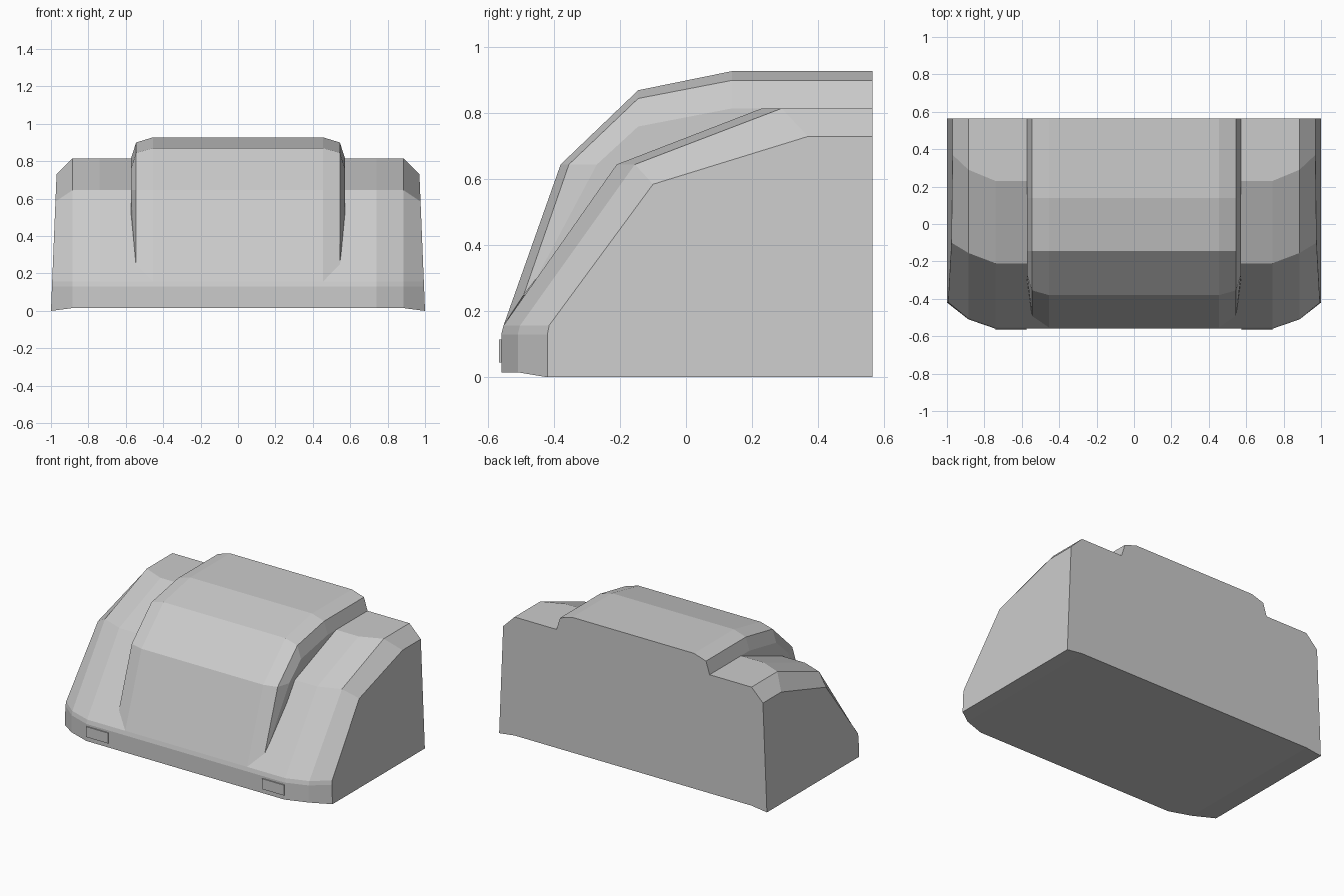
import bpy, bmesh

if "Cube" in bpy.data.objects:
    bpy.data.objects.remove(bpy.data.objects["Cube"])

BACK = 0.565


def loft(name, half_sections):
    """Loft closed sections (outermost first, x > 0) across to their mirror image."""
    mirrored = [[(-x, y, z) for x, y, z in s] for s in reversed(half_sections)]
    bm = bmesh.new()
    rings = [[bm.verts.new(p) for p in s] for s in half_sections + mirrored]
    n = len(rings[0])
    for a, b in zip(rings, rings[1:]):
        for i in range(n):
            j = (i + 1) % n
            bm.faces.new((a[i], a[j], b[j], b[i]))
    bm.faces.new(rings[0])
    bm.faces.new(rings[-1])
    bmesh.ops.recalc_face_normals(bm, faces=bm.faces)
    mesh = bpy.data.meshes.new(name)
    bm.to_mesh(mesh)
    bm.free()
    obj = bpy.data.objects.new(name, mesh)
    bpy.context.collection.objects.link(obj)
    return obj


# Main body with fenders: side profile at three widths, outer side leaning inward
def body_section(x, lean, base, front, crease, shoulder, top, shoulder_z, top_z):
    profile = [(BACK, base), (front, base), (front, 0.13), (crease, 0.157),
               (shoulder, shoulder_z), (top, top_z), (BACK, top_z)]
    return [(x - lean * z, y, z) for y, z in profile]


loft("fender_body", [
    body_section(1.0, 0.041, 0.0, -0.42, -0.415, -0.10, 0.37, 0.585, 0.73),
    body_section(0.885, 0, 0.015, -0.51, -0.503, -0.155, 0.29, 0.645, 0.815),
    body_section(0.74, 0, 0.015, -0.56, -0.553, -0.21, 0.23, 0.645, 0.815),
])

# Raised centre hood: its underside follows the body just below the surface
under = [(BACK, 0.81), (0.23, 0.81), (-0.20, 0.64), (-0.30, 0.50)]


def hood_section(x, foot_x, ridge):
    return [(foot_x, *ridge[0])] + [(x, y, z) for y, z in ridge[1:] + under]


loft("center_hood", [
    hood_section(0.572, 0.547, [(-0.483, 0.245), (-0.27, 0.645), (-0.145, 0.76),
                                (0.14, 0.815), (BACK, 0.815)]),
    hood_section(0.545, 0.545, [(-0.492, 0.25), (-0.355, 0.645), (-0.145, 0.845),
                                (0.14, 0.90), (BACK, 0.90)]),
    hood_section(0.455, 0.455, [(-0.553, 0.157), (-0.38, 0.645), (-0.145, 0.87),
                                (0.14, 0.928), (BACK, 0.928)]),
])

# Thin marker plates on the front lip
for side, label in ((-1, "left"), (1, "right")):
    bpy.ops.mesh.primitive_cube_add(size=1, location=(side * 0.657, -0.5575, 0.08))
    plate = bpy.context.object
    plate.name = "front_plate_" + label
    plate.scale = (0.165, 0.019, 0.07)
